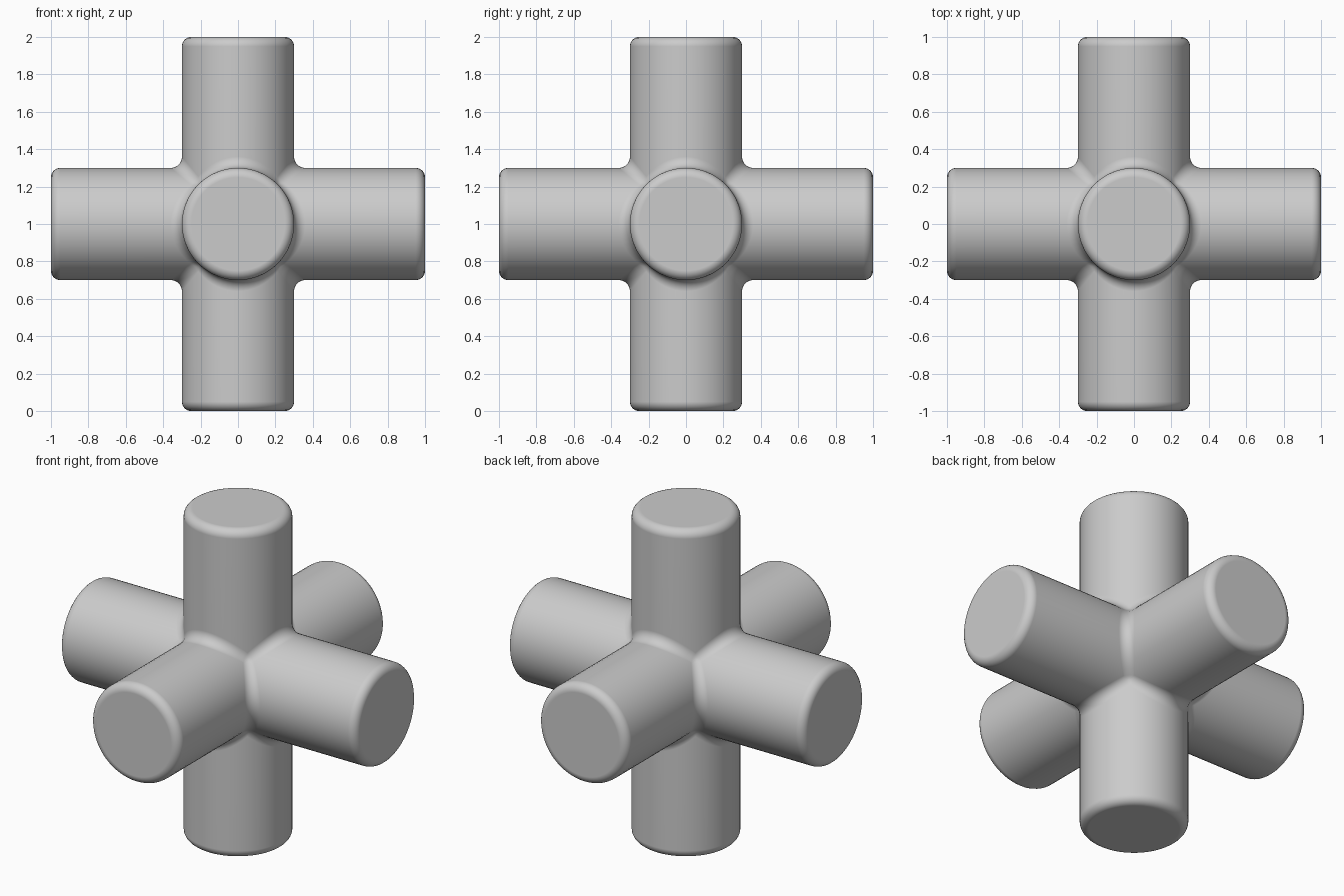
import bpy, bmesh
from math import sin, cos, pi, radians
from mathutils import Vector, Matrix
from itertools import permutations, product

if "Cube" in bpy.data.objects:
    bpy.data.objects.remove(bpy.data.objects["Cube"])

R = 0.30        # arm radius
FILLET = 0.06   # concave blend where arms meet
EDGE = 0.05     # rounded end edge
N_SIDE, N_EDGE, N_FIL, N_RING = 16, 6, 5, 3

bm = bmesh.new()


def add_grid(rows):
    vs = [[bm.verts.new(p) for p in row] for row in rows]
    for a, b in zip(vs, vs[1:]):
        for i in range(len(a) - 1):
            bm.faces.new((a[i], a[i + 1], b[i + 1], b[i]))


# Quarter strip of the +x arm facing +y: rounded end, side, half of the fillet
def strip(theta):
    c, s = cos(theta), sin(theta)
    row = []
    for i in range(N_EDGE + 1):
        a = pi / 2 * (1 - i / N_EDGE)
        rad = R - EDGE + EDGE * cos(a)
        row.append(Vector((1 - EDGE + EDGE * sin(a), rad * c, rad * s)))
    d = R + FILLET
    centre = Vector((d * c, d * c, d * s))
    to_x, to_y = Vector((0, -c, -s)), Vector((-c, 0, -s))
    for i in range(N_FIL + 1):
        row.append(centre + FILLET * to_x.slerp(to_y, 0.5 * i / N_FIL))
    return row


sector = [strip(radians(-45 + 90 * i / N_SIDE)) for i in range(N_SIDE + 1)]

# All 24 axis rotations complete the six arms
for perm in permutations(range(3)):
    for signs in product((1, -1), repeat=3):
        m = Matrix([[signs[r] if perm[r] == k else 0 for k in range(3)] for r in range(3)])
        if m.determinant() > 0:
            add_grid([[m @ p for p in row] for row in sector])

# Spherical blend patches in the eight corners
h = (R + FILLET) * cos(pi / 4)
q = 0.5 ** 0.5
touch = [Vector((0, -q, -q)), Vector((-q, 0, -q)), Vector((-q, -q, 0))]
middle = Vector((-1, -1, -1)).normalized()
rim = [touch[k].slerp(touch[(k + 1) % 3], i / (2 * N_FIL))
       for k in range(3) for i in range(2 * N_FIL)]
rim.append(rim[0])
for signs in product((1, -1), repeat=3):
    flip = Matrix.Diagonal(signs)
    add_grid([[flip @ (Vector((h, h, h)) + FILLET * d.slerp(middle, j / N_RING)) for d in rim]
              for j in range(N_RING + 1)])

# Weld, cap the arm ends, lift onto the ground plane
bmesh.ops.remove_doubles(bm, verts=bm.verts[:], dist=1e-5)
bmesh.ops.holes_fill(bm, edges=[e for e in bm.edges if e.is_boundary], sides=0)
bmesh.ops.recalc_face_normals(bm, faces=bm.faces[:])
bmesh.ops.translate(bm, verts=bm.verts[:], vec=(0, 0, 1))
for f in bm.faces:
    f.smooth = True

mesh = bpy.data.meshes.new("six_way_cross")
bm.to_mesh(mesh)
bm.free()
obj = bpy.data.objects.new("six_way_cross", mesh)
bpy.context.collection.objects.link(obj)
obj.modifiers.new("flat_caps", 'WEIGHTED_NORMAL')
